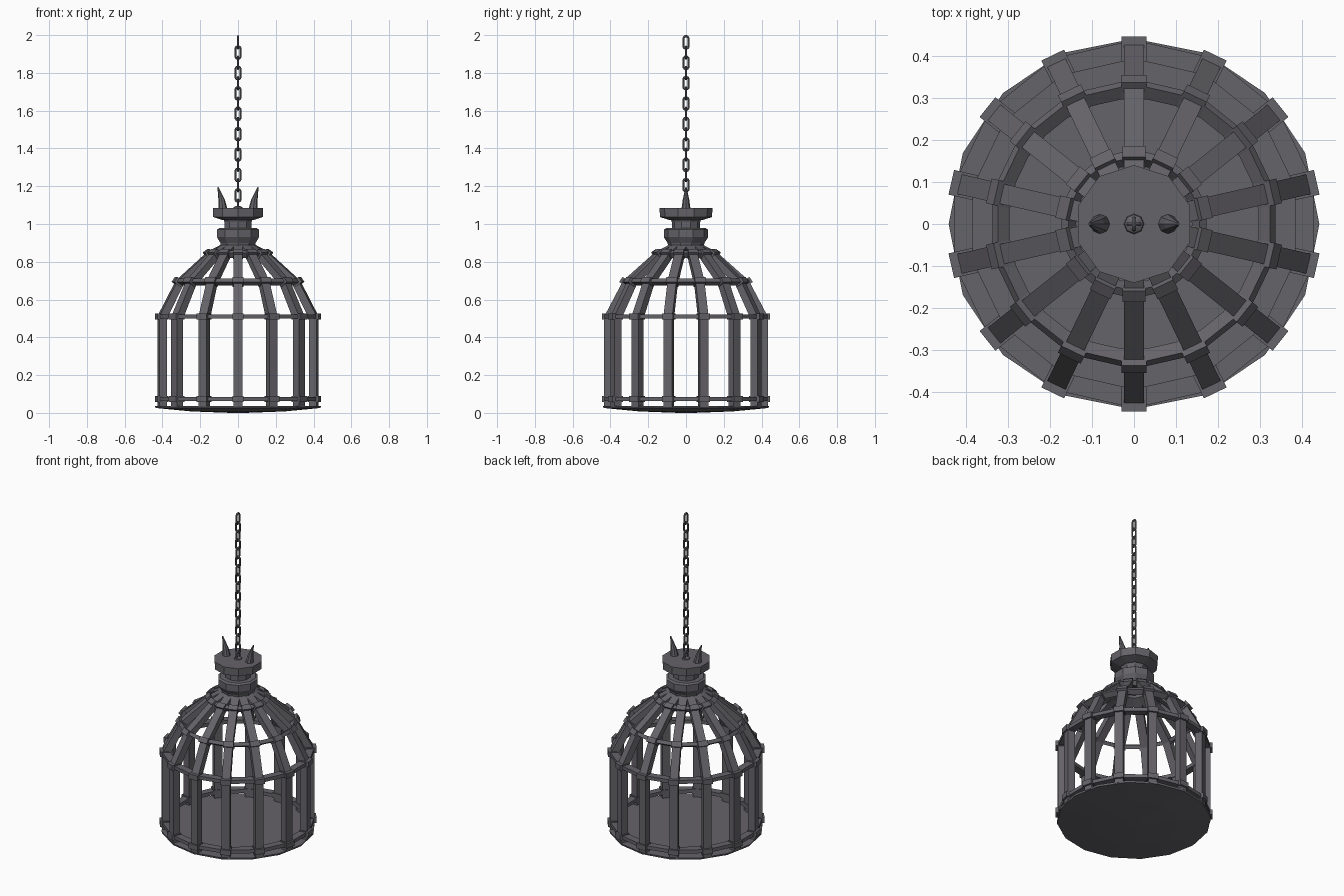
import bpy, bmesh, math
from mathutils import Matrix, Vector

if "Cube" in bpy.data.objects:
    bpy.data.objects.remove(bpy.data.objects["Cube"])

iron = bpy.data.materials.new("dark iron")
iron.diffuse_color = (0.13, 0.125, 0.14, 1)
iron.use_nodes = True
iron.node_tree.nodes["Principled BSDF"].inputs["Base Color"].default_value = iron.diffuse_color
BARS = 14


def finish(name, bm):
    bmesh.ops.recalc_face_normals(bm, faces=bm.faces)
    me = bpy.data.meshes.new(name)
    bm.to_mesh(me)
    bm.free()
    me.materials.append(iron)
    ob = bpy.data.objects.new(name, me)
    bpy.context.collection.objects.link(ob)
    return ob


def lathe(name, profile, sides, closed):
    """Revolve (r, z) points; a vertex always lies on +y. Open profiles get caps."""
    bm = bmesh.new()
    rows = []
    for i in range(sides):
        a = math.pi / 2 + math.tau * i / sides
        rows.append([bm.verts.new((r * math.cos(a), r * math.sin(a), z)) for r, z in profile])
    n = len(profile)
    for i in range(sides):
        p, q = rows[i], rows[(i + 1) % sides]
        for j in range(n if closed else n - 1):
            k = (j + 1) % n
            bm.faces.new((p[j], q[j], q[k], p[k]))
    if not closed:
        bm.faces.new([r[0] for r in rows])
        bm.faces.new([r[-1] for r in rows])
    return finish(name, bm)


def radial_prisms(name, outer, inner, half):
    """Square-section strips following outer/inner (r, z) paths, one at every bar."""
    bm = bmesh.new()
    for i in range(BARS):
        a = math.pi / 2 + math.tau * i / BARS
        d = Vector((math.cos(a), math.sin(a), 0))
        t = Vector((-d.y, d.x, 0))
        secs = []
        for (ro, zo), (ri, zi) in zip(outer, inner):
            secs.append([bm.verts.new(d * r + t * s + Vector((0, 0, z)))
                         for r, z, s in ((ro, zo, -half), (ro, zo, half), (ri, zi, half), (ri, zi, -half))])
        for p, q in zip(secs, secs[1:]):
            for j in range(4):
                k = (j + 1) % 4
                bm.faces.new((p[j], p[k], q[k], q[j]))
        bm.faces.new(secs[0])
        bm.faces.new(secs[-1])
    return finish(name, bm)


def slanted_rect(r, z, depth, height, tilt):
    """Rectangle in the r-z plane whose outer face is centred on (r, z)."""
    n = (math.cos(tilt), math.sin(tilt))
    u = (-n[1], n[0])
    return [(r + n[0] * a + u[0] * b, z + n[1] * a + u[1] * b)
            for a, b in ((0, -height / 2), (0, height / 2), (-depth, height / 2), (-depth, -height / 2))]


# Floor: thin disc with a gently domed underside
lathe("floor", [(0.04, 0.0), (0.25, 0.008), (0.437, 0.026), (0.44, 0.037)], 16, False)

# Cage bars bending inward to the collar
radial_prisms("cage_bars",
              [(0.433, 0.03), (0.433, 0.51), (0.333, 0.70), (0.165, 0.85), (0.07, 0.90)],
              [(0.39, 0.03), (0.39, 0.50), (0.303, 0.675), (0.148, 0.818), (0.06, 0.865)], 0.024)

# Hoops with a clamp on each bar
for name, r, z, depth, tilt in (("bottom", 0.437, 0.073, 0.045, 0), ("shoulder", 0.437, 0.51, 0.045, 0),
                                ("middle", 0.338, 0.702, 0.035, 0.6), ("upper", 0.168, 0.852, 0.03, 0.95)):
    lathe(name + "_hoop", slanted_rect(r, z, depth, 0.022, tilt), BARS, True)
    c, s = math.cos(tilt) * 0.008, math.sin(tilt) * 0.008
    q = slanted_rect(r + c, z + s, depth + 0.014, 0.032, tilt)
    radial_prisms(name + "_clamps", [q[0], q[1]], [q[3], q[2]], 0.03 if r > 0.2 else 0.027)

# Collar, neck and cap
lathe("collar", [(0.095, 0.885), (0.098, 0.90), (0.117, 0.93), (0.117, 0.97), (0.105, 0.978)], 10, False)
lathe("neck", [(0.075, 0.97), (0.075, 1.01), (0.085, 1.035)], 10, False)
lathe("cap", [(0.085, 1.02), (0.138, 1.037), (0.14, 1.085)], 10, False)
lathe("chain_mount", [(0.026, 1.08), (0.022, 1.09), (0.01, 1.096)], 8, False)

# Two horns leaning outward
bm = bmesh.new()
for side in (-1, 1):
    rings = []
    for x, z, r in ((0.08, 1.08, 0.024), (0.087, 1.13, 0.017), (0.106, 1.196, 0.003)):
        rings.append([bm.verts.new((side * x + r * math.cos(math.tau * k / 8),
                                    r * math.sin(math.tau * k / 8), z)) for k in range(8)])
    for p, q in zip(rings, rings[1:]):
        for k in range(8):
            bm.faces.new((p[k], p[(k + 1) % 8], q[(k + 1) % 8], q[k]))
    bm.faces.new(rings[0])
    bm.faces.new(rings[-1])
finish("horns", bm)

# Chain: stretched rings turned by 90 degrees in alternation
bm = bmesh.new()
for i in range(17):
    zc = 1.9615 - 0.054 * i
    turn = Matrix.Rotation(math.pi / 2 if i % 2 == 0 else 0, 4, 'Z')
    rings = []
    for k in range(12):
        a = math.tau * (k + 0.5) / 12
        ring = []
        for m in range(6):
            b = math.tau * m / 6
            rr = 0.0132 + 0.0058 * math.cos(b)
            stretch = 0.02 if math.sin(a) > 0 else -0.02
            p = Vector((rr * math.cos(a), 0.0058 * math.sin(b), rr * math.sin(a) + stretch))
            ring.append(bm.verts.new(turn @ p + Vector((0, 0, zc))))
        rings.append(ring)
    for k in range(12):
        p, q = rings[k], rings[(k + 1) % 12]
        for m in range(6):
            bm.faces.new((p[m], p[(m + 1) % 6], q[(m + 1) % 6], q[m]))
finish("chain", bm)
